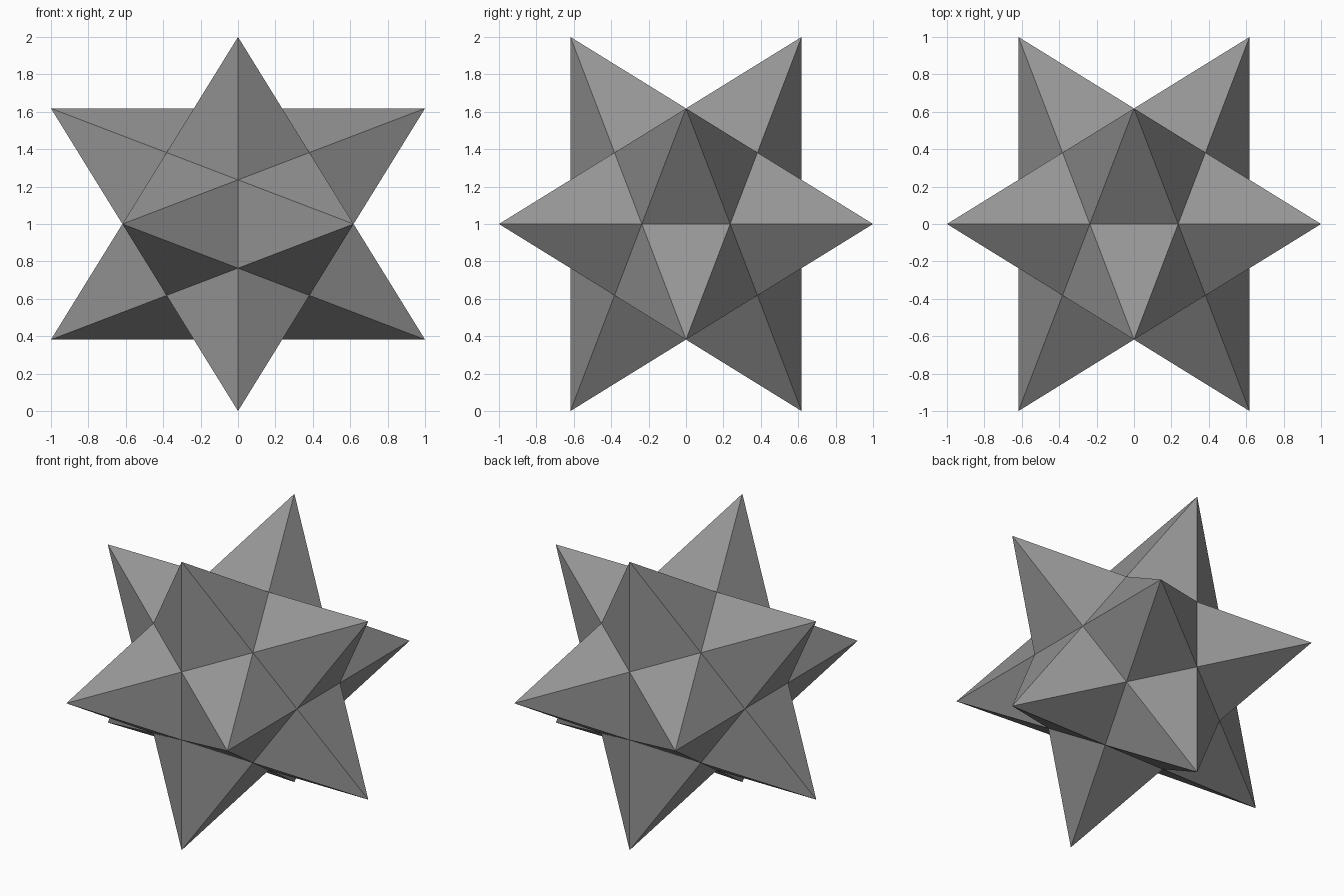
import bpy, bmesh, math
from mathutils import Vector

if "Cube" in bpy.data.objects:
    bpy.data.objects.remove(bpy.data.objects["Cube"])

G = (math.sqrt(5) - 1) / 2            # 0.618
A, B = G ** 2, G ** 3                 # 0.382, 0.236
TIP = math.sqrt(1 + G * G)            # spike tip distance from the centre
S = (-1, 1)

# corners of the inner dodecahedron
pts = [(A * i, A * j, A * k) for i in S for j in S for k in S]
for i in S:
    for j in S:
        a, b = B * i, G * j
        pts += [(a, 0, b), (b, a, 0), (0, b, a)]

# core: convex hull merged into 12 pentagons
bm = bmesh.new()
for p in pts:
    bm.verts.new(p)
bmesh.ops.convex_hull(bm, input=bm.verts[:])
bmesh.ops.dissolve_limit(bm, angle_limit=math.radians(2),
                         verts=bm.verts[:], edges=bm.edges[:])

# spikes: every pentagon is raised to a five-sided point
tips = bmesh.ops.poke(bm, faces=bm.faces[:])["verts"]
for v in tips:
    v.co = v.co.normalized() * TIP
bmesh.ops.recalc_face_normals(bm, faces=bm.faces[:])
bmesh.ops.translate(bm, verts=bm.verts[:], vec=Vector((0, 0, 1)))

mesh = bpy.data.meshes.new("spiked_star")
bm.to_mesh(mesh)
bm.free()

# dark grey finish
mat = bpy.data.materials.new("dark_grey")
mat.diffuse_color = (0.3, 0.3, 0.3, 1)
mat.use_nodes = True
mat.node_tree.nodes["Principled BSDF"].inputs["Base Color"].default_value = mat.diffuse_color
mesh.materials.append(mat)
bpy.context.collection.objects.link(bpy.data.objects.new("spiked_star", mesh))
